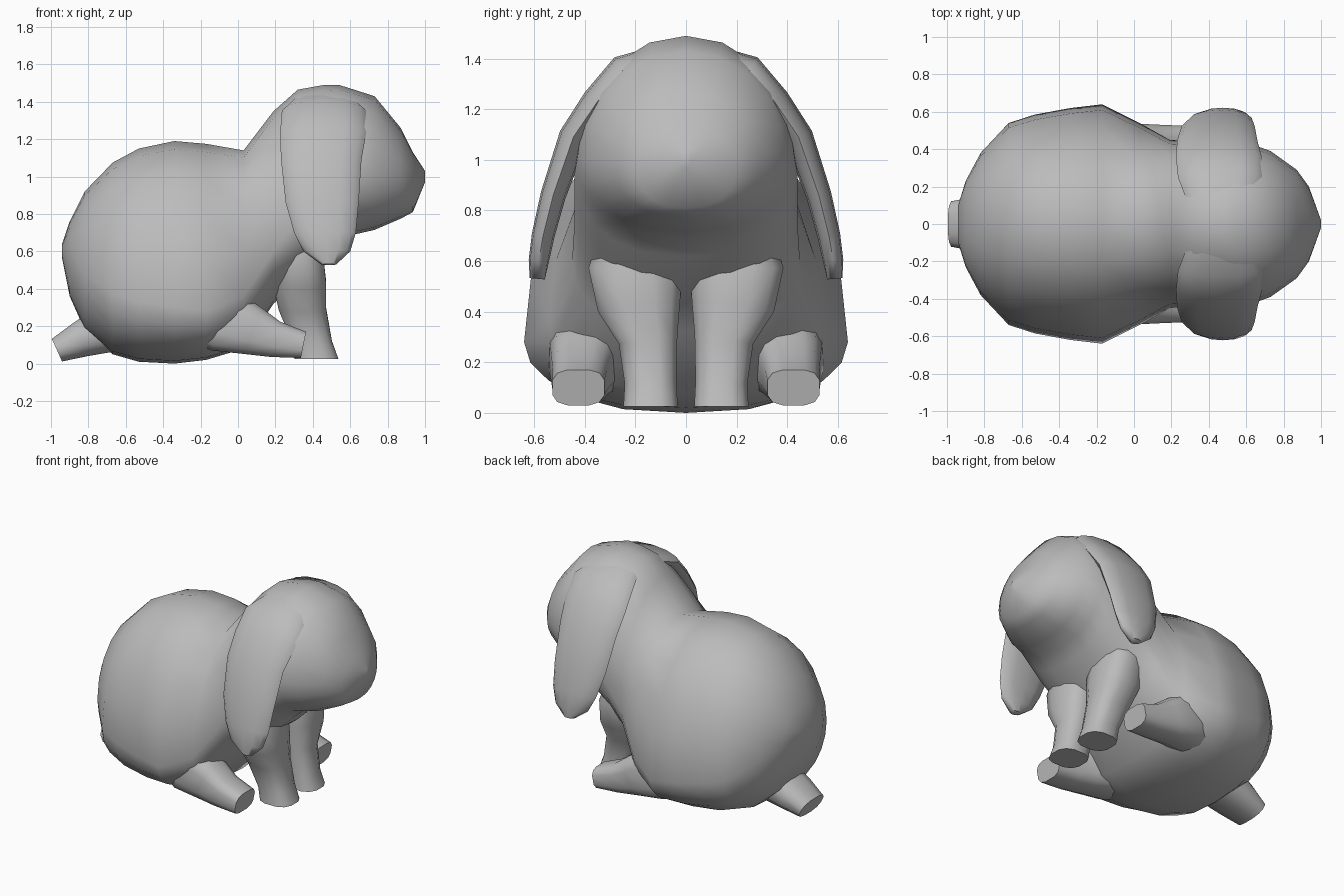
import bpy, bmesh, math
from mathutils import Vector

cube = bpy.data.objects.get("Cube")
if cube:
    bpy.data.objects.remove(cube, do_unlink=True)

fur = bpy.data.materials.new("soft grey fur")
fur.use_nodes = True
GREY = (0.5, 0.5, 0.5, 1)
fur.diffuse_color = GREY
fur.node_tree.nodes["Principled BSDF"].inputs["Base Color"].default_value = GREY


def loft(name, rings, mirror=False):
    """Skin a list of point rings, cap both ends and shade smooth."""
    bm = bmesh.new()
    loops = [[bm.verts.new(p) for p in ring] for ring in rings]
    for a, b in zip(loops, loops[1:]):
        for i in range(len(a)):
            j = (i + 1) % len(a)
            bm.faces.new((a[i], a[j], b[j], b[i]))
    bm.faces.new(loops[0])
    bm.faces.new(loops[-1])
    bmesh.ops.recalc_face_normals(bm, faces=bm.faces)
    mesh = bpy.data.meshes.new(name)
    bm.to_mesh(mesh)
    bm.free()
    mesh.materials.append(fur)
    ob = bpy.data.objects.new(name, mesh)
    bpy.context.collection.objects.link(ob)
    bpy.ops.object.select_all(action='DESELECT')
    ob.select_set(True)
    bpy.context.view_layer.objects.active = ob
    bpy.ops.object.shade_smooth_by_angle(angle=math.radians(65))
    if mirror:
        ob.modifiers.new("other side", 'MIRROR').use_axis = (False, True, False)


def power(c, e):
    return math.copysign(abs(c) ** e, c)


def slices(rows, n=20):
    """Upright egg-shaped sections: x, bottom, top, half width, widest height."""
    rings = []
    for x, low, high, half, wide in rows:
        ring = []
        for i in range(n):
            t = math.tau * i / n
            s = math.sin(t)
            reach, fullness = (high - wide, 0.95) if s > 0 else (wide - low, 0.78)
            ring.append((x, half * power(math.cos(t), fullness), wide + s * reach))
        rings.append(ring)
    return rings


def tube(rows, side, n=12, square=1.0, turn=0.5):
    """Sections across a path: x, y, z, radius along side, radius across it."""
    points = [Vector(r[:3]) for r in rows]
    rings = []
    for k, row in enumerate(rows):
        tangent = points[min(k + 1, len(rows) - 1)] - points[max(k - 1, 0)]
        v = tangent.cross(side).normalized()
        ring = []
        for i in range(n):
            t = math.tau * (i + turn) / n
            ring.append(points[k] + side * row[3] * power(math.cos(t), square)
                        + v * row[4] * power(math.sin(t), square))
        rings.append(ring)
    return rings


X, Y = Vector((1, 0, 0)), Vector((0, 1, 0))

# One skin from the round haunches through chest and neck to the blunt nose
loft("body_and_head", slices([
    (-0.94, 0.56, 0.64, 0.10, 0.60), (-0.90, 0.36, 0.76, 0.23, 0.57),
    (-0.82, 0.18, 0.92, 0.38, 0.48), (-0.67, 0.05, 1.075, 0.54, 0.37),
    (-0.53, 0.01, 1.15, 0.585, 0.33), (-0.34, 0.00, 1.19, 0.62, 0.30),
    (-0.17, 0.02, 1.175, 0.64, 0.28), (0.03, 0.08, 1.14, 0.54, 0.36),
    (0.19, 0.32, 1.35, 0.45, 0.60), (0.32, 0.43, 1.465, 0.44, 0.76),
    (0.46, 0.54, 1.49, 0.44, 0.88), (0.54, 0.62, 1.49, 0.44, 0.95),
    (0.62, 0.69, 1.465, 0.43, 1.0), (0.73, 0.715, 1.43, 0.39, 1.0),
    (0.87, 0.775, 1.26, 0.29, 1.0), (0.935, 0.81, 1.13, 0.20, 0.98),
    (1.0, 0.97, 1.03, 0.02, 1.0)]))

# Hanging ears, growing flush out of the crown
loft("ears", tube([
    (0.46, 0.08, 1.41, 0.16, 0.05), (0.46, 0.25, 1.355, 0.225, 0.06),
    (0.455, 0.35, 1.23, 0.23, 0.062), (0.445, 0.445, 1.09, 0.215, 0.058),
    (0.45, 0.525, 0.86, 0.195, 0.05), (0.465, 0.565, 0.70, 0.165, 0.045),
    (0.475, 0.582, 0.60, 0.125, 0.04), (0.485, 0.588, 0.53, 0.04, 0.03)],
    X, turn=0), mirror=True)

# Front legs, rooted inside the chest
loft("front_legs", tube([
    (0.28, 0.18, 0.78, 0.12, 0.14), (0.32, 0.20, 0.57, 0.14, 0.19),
    (0.33, 0.185, 0.43, 0.145, 0.17), (0.345, 0.15, 0.29, 0.13, 0.12),
    (0.395, 0.14, 0.12, 0.11, 0.105), (0.42, 0.14, 0.025, 0.12, 0.11)],
    X, square=0.75), mirror=True)

# Hind feet, rooted inside the thighs
loft("hind_feet", tube([
    (-0.30, 0.32, 0.32, 0.14, 0.18), (-0.08, 0.39, 0.235, 0.155, 0.18),
    (0.08, 0.41, 0.175, 0.125, 0.135), (0.20, 0.42, 0.13, 0.11, 0.10),
    (0.35, 0.425, 0.10, 0.105, 0.073)], Y, square=0.65), mirror=True)

# Stubby tail
loft("tail", tube([
    (-0.66, 0, 0.20, 0.16, 0.14), (-0.84, 0, 0.13, 0.15, 0.10),
    (-0.968, 0, 0.072, 0.125, 0.068)], Y, square=0.8))
